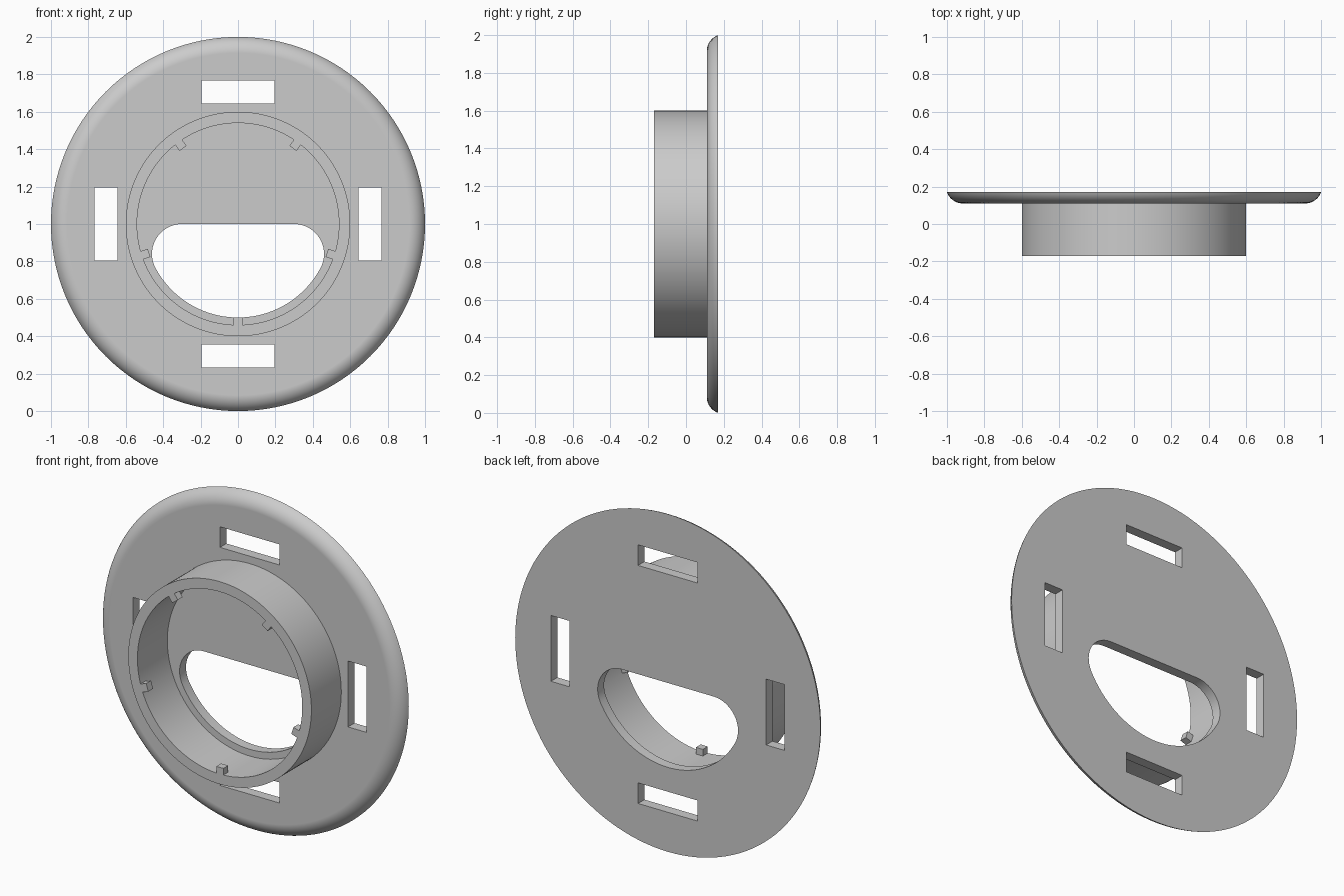
import bpy, bmesh
from math import sin, cos, pi, radians, atan2, sqrt
from mathutils import Matrix, Vector

CENTRE_Z = 1.0
BACK, FACE, RIM = 0.17, 0.11, -0.17     # depths along y
SEGMENTS = 128

if "Cube" in bpy.data.objects:
    bpy.data.objects.remove(bpy.data.objects["Cube"])

grey = bpy.data.materials.new("plain grey")
grey.use_nodes = True
grey.diffuse_color = (0.6, 0.6, 0.6, 1)
grey.node_tree.nodes["Principled BSDF"].inputs["Base Color"].default_value = (0.6, 0.6, 0.6, 1)


def finish(name, bm):
    bmesh.ops.recalc_face_normals(bm, faces=bm.faces)
    mesh = bpy.data.meshes.new(name)
    bm.to_mesh(mesh)
    bm.free()
    mesh.materials.append(grey)
    obj = bpy.data.objects.new(name, mesh)
    bpy.context.collection.objects.link(obj)
    return obj


def lathe(name, profile, hollow):
    """Turn (radius, y) points about the y axis; a hollow profile closes on itself."""
    bm = bmesh.new()
    angles = [2 * pi * i / SEGMENTS for i in range(SEGMENTS)]
    rings = [[bm.verts.new((r * cos(a), y, CENTRE_Z + r * sin(a))) for a in angles]
             for r, y in profile]
    pairs = list(zip(rings, rings[1:]))
    if hollow:
        pairs.append((rings[-1], rings[0]))
    else:
        bm.faces.new(rings[0])
        bm.faces.new(rings[-1])
    for a, b in pairs:
        for i in range(SEGMENTS):
            j = (i + 1) % SEGMENTS
            bm.faces.new((a[i], a[j], b[j], b[i]))
    return finish(name, bm)


def add_box(bm, centre, size, turn=0):
    """Box placed relative to the disc centre, then turned about the y axis."""
    matrix = (Matrix.Translation((0, 0, CENTRE_Z)) @ Matrix.Rotation(turn, 4, 'Y')
              @ Matrix.Translation(centre) @ Matrix.Diagonal((*size, 1)))
    bmesh.ops.create_cube(bm, size=1, matrix=matrix)


def combine(obj, tool, operation):
    mod = obj.modifiers.new("cut", 'BOOLEAN')
    mod.object, mod.operation, mod.solver = tool, operation, 'EXACT'
    bpy.context.view_layer.objects.active = obj
    bpy.ops.object.modifier_apply(modifier=mod.name)
    bpy.data.objects.remove(tool)


def smooth(obj):
    bpy.ops.object.select_all(action='DESELECT')
    obj.select_set(True)
    bpy.context.view_layer.objects.active = obj
    bpy.ops.object.shade_smooth_by_angle(angle=radians(30))
    mod = obj.modifiers.new("even normals", 'WEIGHTED_NORMAL')
    mod.keep_sharp = True


# Round plate with a rounded front edge
fillet = 0.09
axis_y = FACE + fillet
start = atan2(BACK - axis_y, sqrt(fillet ** 2 - (axis_y - BACK) ** 2))
axis_r = 1 - fillet * cos(start)
edge = []
for i in range(11):
    a = start + (-pi / 2 - start) * i / 10
    edge.append((axis_r + fillet * cos(a), axis_y + fillet * sin(a)))
plate = lathe("round_plate", edge, False)

# Four slots around the plate
bm = bmesh.new()
for i in range(4):
    add_box(bm, (0, 0.14, 0.705), (0.39, 0.3, 0.122), i * pi / 2)
combine(plate, finish("slot_cutter", bm), 'DIFFERENCE')

# D-shaped opening: flat top, rounded corners, round bottom
corner, radius = 0.16, 0.5
corner_x = sqrt(radius ** 2 - 2 * radius * corner)
meet = atan2(-corner, corner_x)
right = [(corner_x + corner * cos(a), -corner + corner * sin(a))
         for a in (pi / 2 + (meet - pi / 2) * i / 20 for i in range(21))]
bottom = [(radius * cos(a), radius * sin(a))
          for a in (meet + (-pi - 2 * meet) * i / 40 for i in range(1, 40))]
left = [(-x, z) for x, z in reversed(right)]
bm = bmesh.new()
outline = bm.faces.new([bm.verts.new((x, 0, CENTRE_Z + z)) for x, z in right + bottom + left])
grown = bmesh.ops.extrude_face_region(bm, geom=[outline])["geom"]
bmesh.ops.translate(bm, vec=Vector((0, 0.3, 0)),
                    verts=[v for v in grown if isinstance(v, bmesh.types.BMVert)])
combine(plate, finish("opening_cutter", bm), 'DIFFERENCE')
smooth(plate)

# Collar standing on the plate
collar = lathe("collar", [(0.6, FACE), (0.6, RIM), (0.54, RIM), (0.54, FACE)], True)

# Five small tabs inside the collar rim
bm = bmesh.new()
for i in range(5):
    add_box(bm, (0, RIM + 0.0225, -0.53), (0.046, 0.045, 0.06), i * 2 * pi / 5)
combine(collar, finish("tabs", bm), 'UNION')
smooth(collar)
